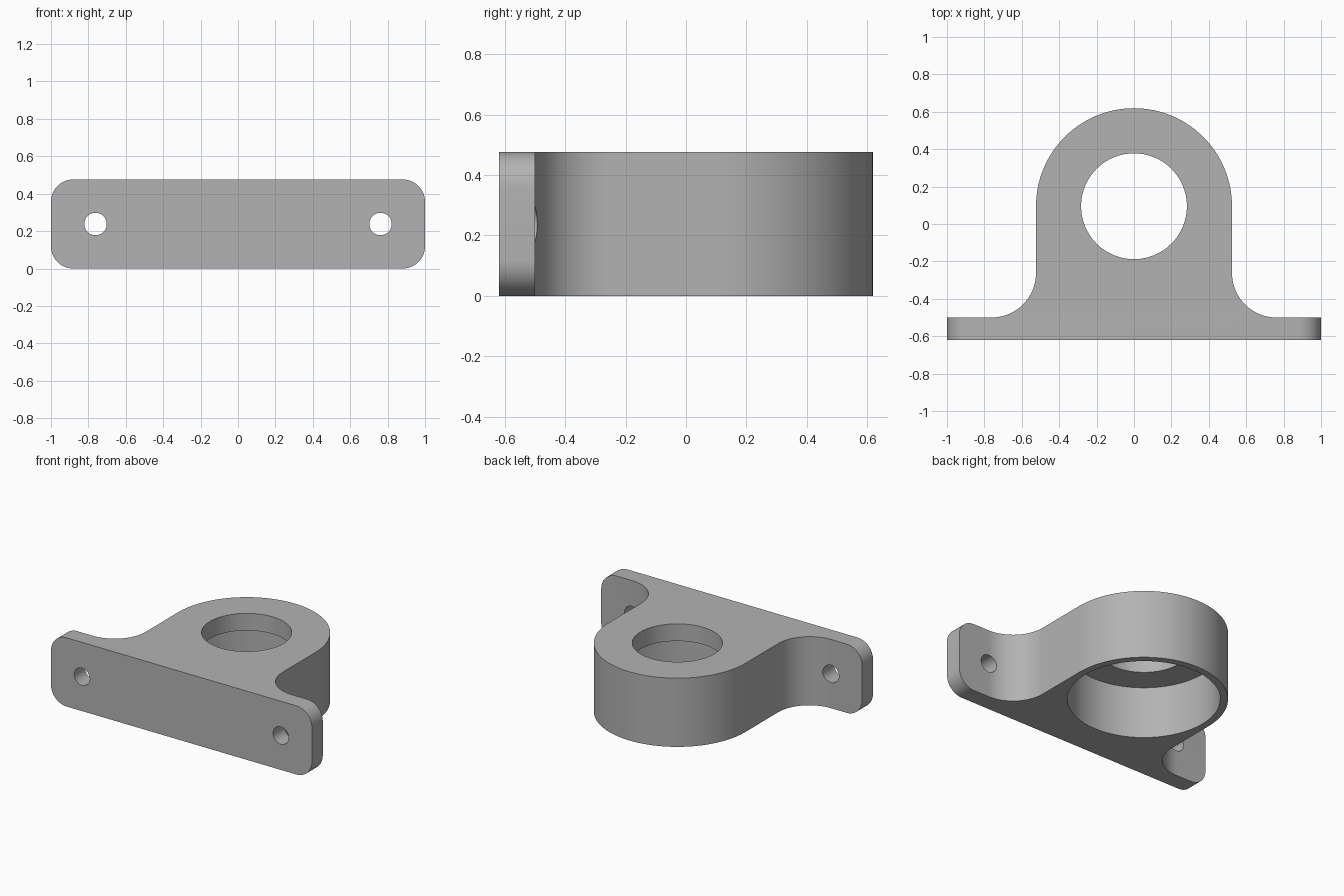
import bpy, bmesh
from math import sin, cos, radians
from mathutils import Vector

if "Cube" in bpy.data.objects:
    bpy.data.objects.remove(bpy.data.objects["Cube"], do_unlink=True)

H = 0.476          # height
BACK = 0.619       # half depth
T = 0.119          # plate and flange thickness
R = 0.524          # lug radius
CY = BACK - R      # lug centre
F = 0.238          # fillet radius
C = 0.119          # plate corner radius

metal = bpy.data.materials.new("grey_metal")
metal.use_nodes = True
GREY = (0.45, 0.45, 0.45, 1)
metal.diffuse_color = GREY
metal.node_tree.nodes["Principled BSDF"].inputs["Base Color"].default_value = GREY


def arc(cx, cy, r, a0, a1, n):
    angles = [radians(a0 + (a1 - a0) * i / n) for i in range(n + 1)]
    return [(cx + r * cos(a), cy + r * sin(a)) for a in angles]


def prism(name, points, start, end, along_y=False):
    """Extrude a flat profile along z, or an xz profile along y."""
    bm = bmesh.new()
    place = (lambda u, v: (u, start, v)) if along_y else (lambda u, v: (u, v, start))
    face = bm.faces.new([bm.verts.new(place(u, v)) for u, v in points])
    new = bmesh.ops.extrude_face_region(bm, geom=[face])["geom"]
    step = Vector((0, end - start, 0) if along_y else (0, 0, end - start))
    bmesh.ops.translate(bm, vec=step, verts=[g for g in new if isinstance(g, bmesh.types.BMVert)])
    bmesh.ops.recalc_face_normals(bm, faces=bm.faces)
    mesh = bpy.data.meshes.new(name)
    bm.to_mesh(mesh)
    bm.free()
    mesh.materials.append(metal)
    ob = bpy.data.objects.new(name, mesh)
    bpy.context.collection.objects.link(ob)
    return ob


def combine(target, cutter, operation):
    mod = target.modifiers.new("shape", "BOOLEAN")
    mod.operation, mod.solver, mod.object = operation, "EXACT", cutter
    bpy.context.view_layer.objects.active = target
    bpy.ops.object.modifier_apply(modifier=mod.name)
    bpy.data.objects.remove(cutter, do_unlink=True)


def circle(cx, cy, r, n=64):
    return arc(cx, cy, r, 0, 360, n)[:-1]


# Plan outline: mounting plate, fillets and round lug
wide = 1.1
outline = [(-wide, -BACK), (wide, -BACK), (wide, T - BACK)]
outline += arc(R + F, T - BACK + F, F, 270, 180, 20)
outline += arc(0, CY, R, 0, 180, 64)
outline += arc(-R - F, T - BACK + F, F, 0, -90, 20)
outline += [(-wide, T - BACK)]
bracket = prism("bracket", outline, -0.1, H + 0.1)

# Trim to height with rounded plate corners
corners = [(1 - C, H - C, 0), (C - 1, H - C, 90), (C - 1, C, 180), (1 - C, C, 270)]
envelope = [p for x, z, a in corners for p in arc(x, z, C, a, a + 90, 12)]
combine(bracket, prism("envelope", envelope, -1, 1, True), "INTERSECT")

# Wide bore from below, narrower opening through the top flange
combine(bracket, prism("bore", circle(0, CY, 0.476), -0.1, H - T), "DIFFERENCE")
combine(bracket, prism("opening", circle(0, CY, 0.283), 0.1, H + 0.1), "DIFFERENCE")

# Bolt holes in the plate
for side in (-1, 1):
    hole = circle(side * (R + F), H / 2, 0.06, 32)
    combine(bracket, prism("bolt_hole", hole, -1, -0.35, True), "DIFFERENCE")

bpy.ops.object.select_all(action="DESELECT")
bracket.select_set(True)
bpy.context.view_layer.objects.active = bracket
bpy.ops.object.shade_smooth_by_angle(angle=radians(30))
